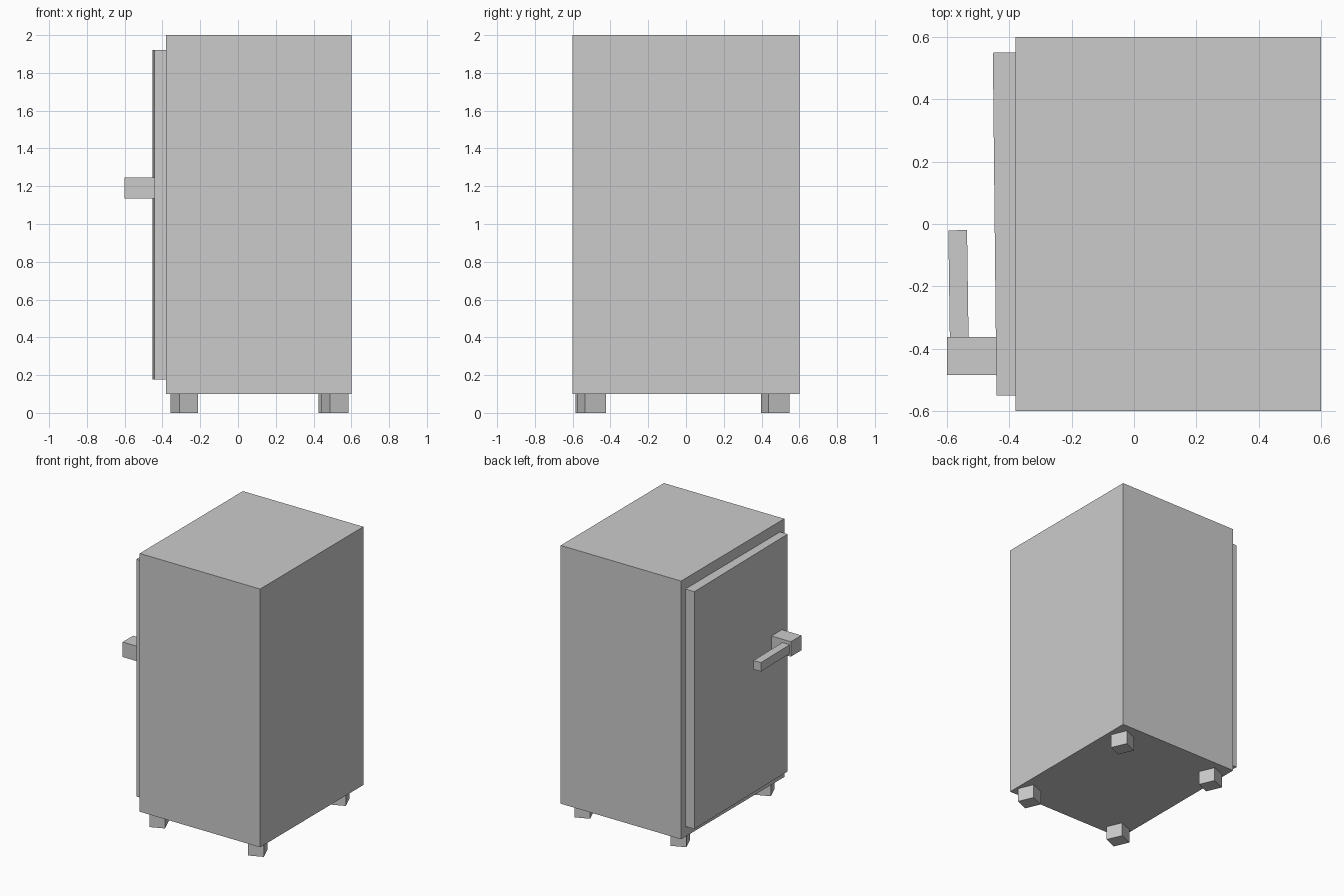
import bpy
from math import radians

if "Cube" in bpy.data.objects:
    bpy.data.objects.remove(bpy.data.objects["Cube"])


def box(name, center, size, turn=0.0):
    """Sharp-edged box, turned about the vertical axis by degrees."""
    bpy.ops.mesh.primitive_cube_add(size=1, location=center, rotation=(0, 0, radians(turn)))
    ob = bpy.context.object
    ob.name = name
    ob.scale = size
    bpy.ops.object.transform_apply(location=False, rotation=True, scale=True)
    return ob


# Cabinet body
box("cabinet_body", (0.11, 0, 1.05), (0.98, 1.2, 1.9))

# Door, slightly ajar, with its back sunk into the body
box("door", (-0.387, 0, 1.049), (0.12, 1.1, 1.746), 0.6)

# Handle: mounting block and lever
box("handle_block", (-0.515, -0.423, 1.19), (0.17, 0.122, 0.11))
box("handle_lever", (-0.563, -0.205, 1.188), (0.06, 0.37, 0.065), 0.8)

# Feet, each turned slightly
feet = {
    "front_right_foot": (0.512, -0.500),
    "back_right_foot": (0.498, 0.472),
    "front_left_foot": (-0.285, -0.510),
    "back_left_foot": (-0.285, 0.472),
}
for name, (x, y) in feet.items():
    box(name, (x, y, 0.055), (0.107, 0.12, 0.11), 23)
